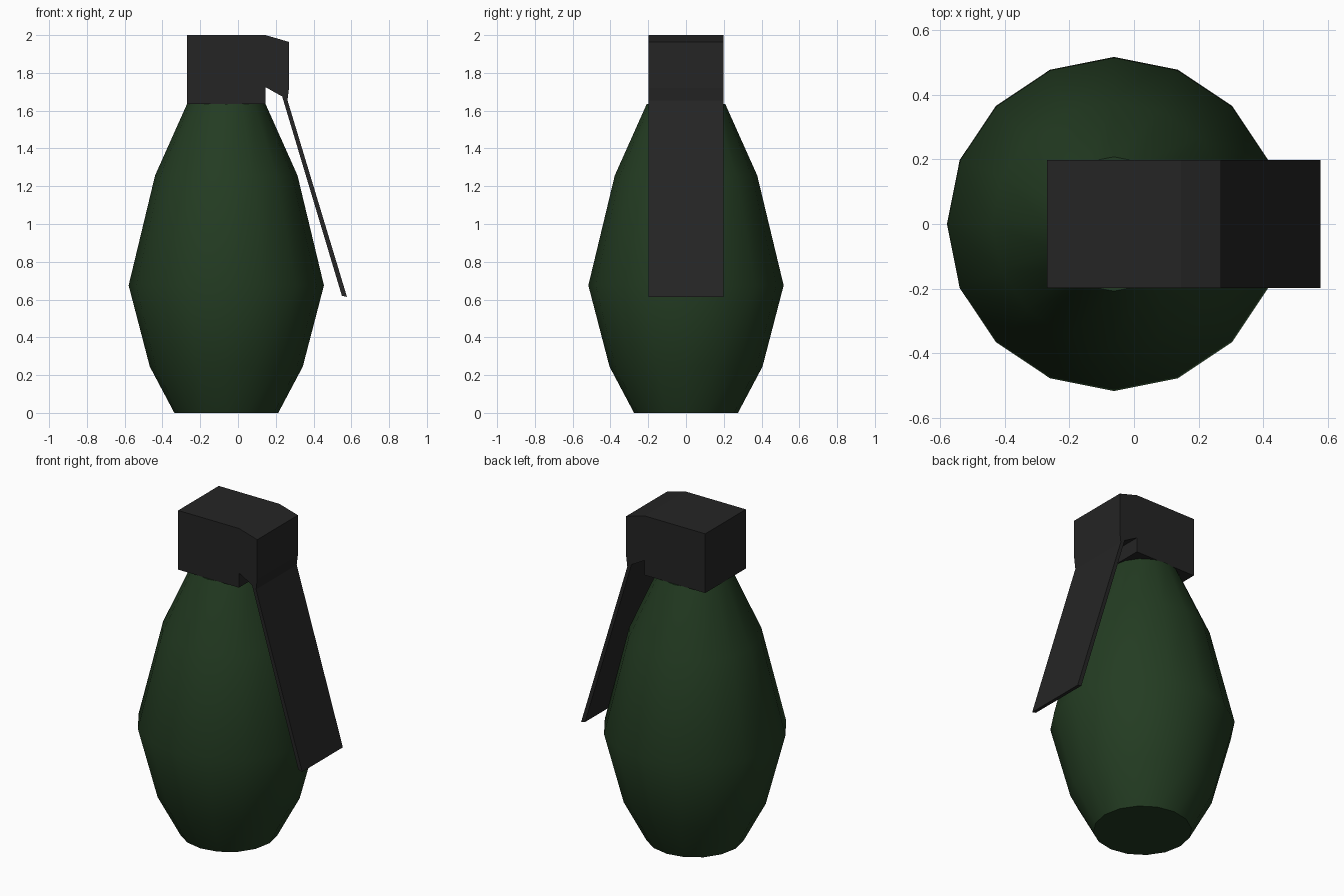
import bpy, bmesh, math

if "Cube" in bpy.data.objects:
    bpy.data.objects.remove(bpy.data.objects["Cube"])

def material(name, color):
    m = bpy.data.materials.new(name)
    m.diffuse_color = (*color, 1)
    m.use_nodes = True
    m.node_tree.nodes["Principled BSDF"].inputs["Base Color"].default_value = m.diffuse_color
    return m

GREEN = material("dark_green", (0.017, 0.045, 0.016))
BLACK = material("charcoal", (0.018, 0.018, 0.018))

def finish(name, bm, mat):
    bmesh.ops.recalc_face_normals(bm, faces=bm.faces[:])
    mesh = bpy.data.meshes.new(name)
    bm.to_mesh(mesh)
    bm.free()
    obj = bpy.data.objects.new(name, mesh)
    mesh.materials.append(mat)
    bpy.context.collection.objects.link(obj)
    return obj

def lathe(name, profile, cx, sides, mat):
    bm = bmesh.new()
    rings = []
    for r, z in profile:
        angles = [2 * math.pi * i / sides for i in range(sides)]
        rings.append([bm.verts.new((cx + r * math.cos(a), r * math.sin(a), z)) for a in angles])
    for low, high in zip(rings, rings[1:]):
        for i in range(sides):
            j = (i + 1) % sides
            bm.faces.new((low[i], low[j], high[j], high[i]))
    bm.faces.new(rings[0])
    bm.faces.new(rings[-1])
    return finish(name, bm, mat)

def slab(name, outline, half, mat):
    # extrude an x-z outline across y
    bm = bmesh.new()
    face = bm.faces.new([bm.verts.new((x, -half, z)) for x, z in outline])
    ext = bmesh.ops.extrude_face_region(bm, geom=[face])
    verts = [v for v in ext["geom"] if isinstance(v, bmesh.types.BMVert)]
    bmesh.ops.translate(bm, verts=verts, vec=(0, 2 * half, 0))
    return finish(name, bm, mat)

# Sixteen-sided smooth body
body = lathe("body", [(0.275, 0), (0.405, 0.245), (0.517, 0.675), (0.377, 1.257), (0.208, 1.635)],
             -0.062, 16, GREEN)
bpy.context.view_layer.objects.active = body
body.select_set(True)
bpy.ops.object.shade_smooth_by_angle(angle=math.radians(40))

# Cap block with its sloped nose
slab("cap", [(-0.27, 1.635), (0.145, 1.635), (0.145, 1.725), (0.234, 1.675), (0.262, 1.655),
             (0.27, 1.72), (0.27, 1.964), (0.145, 2.0), (-0.27, 2.0)], 0.198, BLACK)

# Thin hanging lever
slab("lever", [(0.234, 1.675), (0.55, 0.62), (0.577, 0.614), (0.262, 1.655)], 0.198, BLACK)
